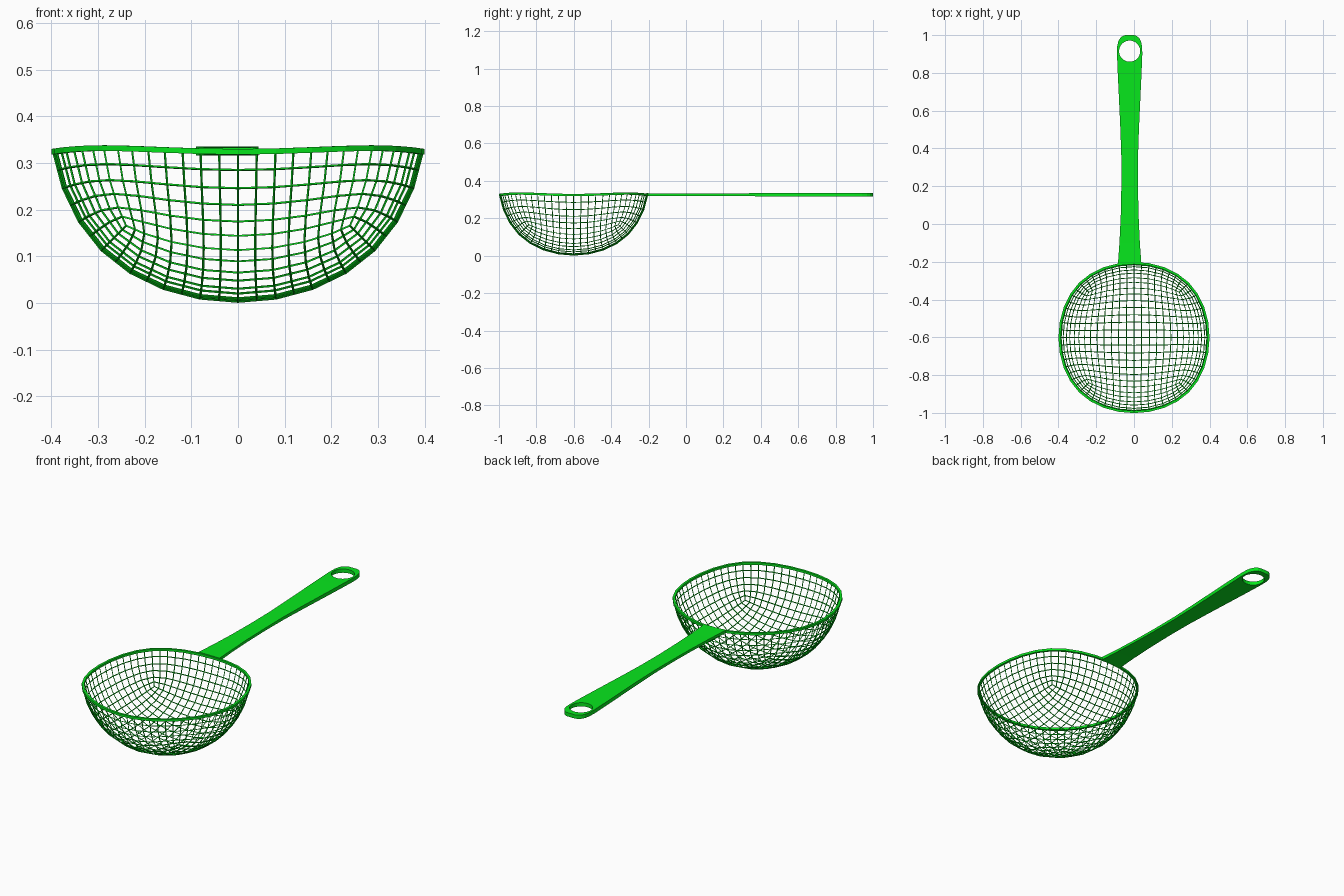
import bpy, bmesh, math
from mathutils import Vector

if "Cube" in bpy.data.objects:
    bpy.data.objects.remove(bpy.data.objects["Cube"])

CY, R = -0.601, 0.403          # bowl centre in y, bowl radius
HX, HZ = -0.023, 0.326         # handle axis

mat = bpy.data.materials.new("green")
mat.diffuse_color = (0.002, 0.8, 0.012, 1)
mat.use_nodes = True
mat.node_tree.nodes["Principled BSDF"].inputs["Base Color"].default_value = mat.diffuse_color


def make(name, bm):
    bmesh.ops.recalc_face_normals(bm, faces=bm.faces)
    me = bpy.data.meshes.new(name)
    bm.to_mesh(me)
    bm.free()
    ob = bpy.data.objects.new(name, me)
    bpy.context.collection.objects.link(ob)
    me.materials.append(mat)
    return ob


def evaluated(ob):
    bm = bmesh.new()
    bm.from_object(ob, bpy.context.evaluated_depsgraph_get())
    return bm


def loft(bm, rings, closed=False):
    vs = [[bm.verts.new(p) for p in r] for r in rings]
    n = len(vs[0])
    pairs = list(zip(vs, vs[1:])) + ([(vs[-1], vs[0])] if closed else [])
    for a, b in pairs:
        for i in range(n):
            j = (i + 1) % n
            bm.faces.new((a[i], a[j], b[j], b[i]))
    if not closed:
        bm.faces.new(vs[0])
        bm.faces.new(vs[-1])


# bowl grid: lower half of a subdivided cube
bm = bmesh.new()
bmesh.ops.create_cube(bm, size=2)
ball = make("ball_helper", bm)
ball.modifiers.new("sub", 'SUBSURF').levels = 3
bm = evaluated(ball)
bpy.data.objects.remove(ball)
k = R / max(abs(v.co.z) for v in bm.verts)
bmesh.ops.delete(bm, geom=[v for v in bm.verts if v.co.z > -0.03], context='VERTS')
for v in bm.verts:
    v.co = v.co * k + Vector((0, CY, R + 0.003))
border = sorted((v.co.copy() for v in bm.verts if v.is_boundary),
                key=lambda p: math.atan2(p.y - CY, p.x))
bmesh.ops.subdivide_edges(bm, edges=bm.edges[:], cuts=1, use_grid_fill=True)
bowl = make("mesh_bowl", bm)
w = bowl.modifiers.new("wires", 'WIREFRAME')
w.thickness = 0.005
w.offset = 0
w.use_even_offset = True

# rim: square band following the bowl edge
bm = bmesh.new()
rings = []
for p in border:
    d = Vector((p.x, p.y - CY, 0)).normalized()
    rings.append([p + d * a + Vector((0, 0, b))
                  for a, b in ((-.008, -.006), (.004, -.006), (.004, .006), (-.008, .006))])
loft(bm, rings, closed=True)
make("rim", bm)

# handle: (y, half width, half thickness)
stations = [(-.21, .062, .008), (-.1, .054, .007), (.05, .047, .007), (.2, .044, .007),
            (.35, .044, .008), (.5, .049, .009), (.65, .056, .0095), (.8, .063, .01),
            (.9, .067, .01), (.94, .066, .01), (.967, .06, .01), (.985, .05, .01),
            (.996, .036, .01), (1.0, .022, .01)]
bm = bmesh.new()
loft(bm, [[(HX + a * hw, y, HZ + b * ht) for a, b in ((-1, -1), (1, -1), (1, 1), (-1, 1))]
          for y, hw, ht in stations])
handle = make("handle", bm)

# hanging hole
bm = bmesh.new()
bmesh.ops.create_cone(bm, cap_ends=True, segments=32, radius1=.056, radius2=.056, depth=.2)
bmesh.ops.translate(bm, verts=bm.verts, vec=(HX, .915, HZ))
cutter = make("hole_cutter", bm)
cutter.hide_render = True
b = handle.modifiers.new("hole", 'BOOLEAN')
b.operation = 'DIFFERENCE'
b.solver = 'EXACT'
b.object = cutter
bm = evaluated(handle)
handle.modifiers.clear()
bm.to_mesh(handle.data)
bm.free()
bpy.data.objects.remove(cutter)
